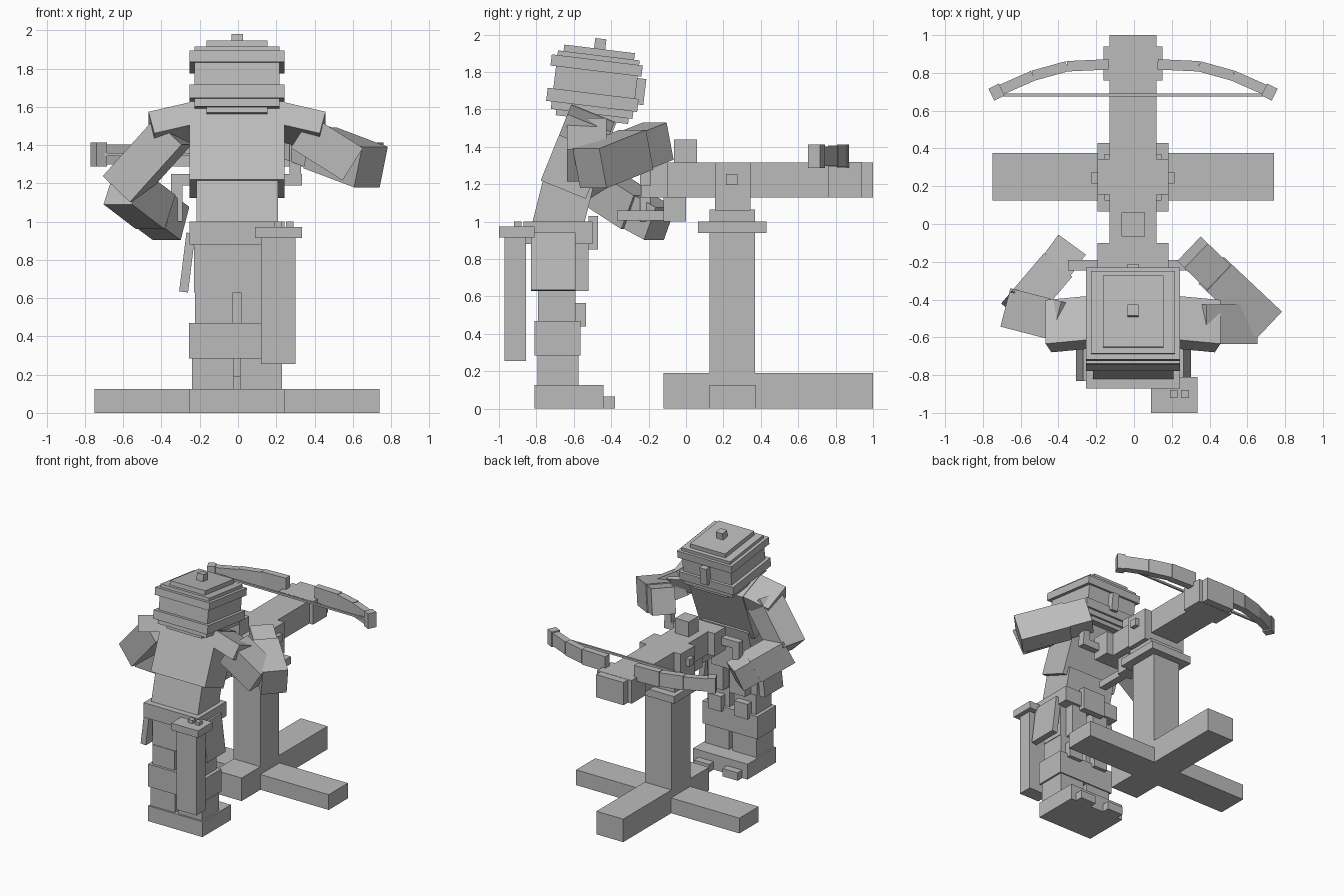
import bpy
from math import radians
from mathutils import Matrix, Vector

cube = bpy.data.objects.get("Cube")
if cube:
    bpy.data.objects.remove(cube, do_unlink=True)

grey = bpy.data.materials.new("plain_grey")
grey.use_nodes = True
COLOUR = (0.5, 0.5, 0.5, 1)
grey.diffuse_color = COLOUR
grey.node_tree.nodes["Principled BSDF"].inputs["Base Color"].default_value = COLOUR

MID = -0.005  # symmetry plane
FACES = [(0, 2, 3, 1), (4, 5, 7, 6), (0, 1, 5, 4), (2, 6, 7, 3), (0, 4, 6, 2), (1, 3, 7, 5)]


def box(name, x, y, z, matrix=None):
    """Box from its ranges along each axis, optionally placed by a matrix."""
    verts = [Vector((a, b, c)) for a in x for b in y for c in z]
    if matrix:
        verts = [matrix @ v for v in verts]
    mesh = bpy.data.meshes.new(name)
    mesh.from_pydata(verts, [], FACES)
    mesh.materials.append(grey)
    obj = bpy.data.objects.new(name, mesh)
    bpy.context.collection.objects.link(obj)
    return obj


def centred(name, half, y, z, matrix=None):
    return box(name, (MID - half, MID + half), y, z, matrix)


def pair(name, inner, outer, y, z):
    box("left_" + name, (MID + inner, MID + outer), y, z)
    box("right_" + name, (MID - outer, MID - inner), y, z)


def beam(name, start, end, width, height):
    """Box running from one point to another."""
    a, b = Vector(start), Vector(end)
    turn = (b - a).to_track_quat('Y', 'Z').to_matrix().to_4x4()
    return box(name, (-width / 2, width / 2), (0, (b - a).length),
               (-height / 2, height / 2), Matrix.Translation(a) @ turn)


def tilt(y, z, degrees):
    return Matrix.Translation((0, y, z)) @ Matrix.Rotation(radians(degrees), 4, 'X')


# Stand
centred("long_foot", 0.122, (-0.12, 1.0), (0, 0.19))
centred("cross_foot", 0.745, (0.125, 0.375), (0, 0.126))
centred("post", 0.122, (0.125, 0.37), (0.18, 0.945))
centred("post_cap", 0.187, (0.065, 0.43), (0.94, 1.0))
centred("post_collar", 0.15, (0.125, 0.37), (1.0, 1.065))
pair("bracket", 0.12, 0.187, (0.155, 0.345), (1.06, 1.317))
centred("bracket_base", 0.187, (0.155, 0.345), (1.06, 1.13))
centred("pivot_pin", 0.22, (0.215, 0.275), (1.195, 1.255))

# Weapon stock
centred("stock", 0.125, (-0.12, 1.0), (1.13, 1.317))
centred("bow_mount", 0.157, (0.76, 0.94), (1.128, 1.319))
centred("top_block", 0.062, (-0.065, 0.06), (1.317, 1.44))
centred("butt_plate", 0.187, (-0.24, -0.1), (1.13, 1.317))
centred("under_block", 0.062, (-0.12, 0.0), (1.0, 1.13))
centred("trigger_lever", 0.03, (-0.37, -0.1), (1.005, 1.06))
centred("handle_bar", 0.34, (-0.245, -0.19), (1.19, 1.25))
box("left_grip", (0.27, 0.33), (-0.245, -0.19), (1.19, 1.42))
box("right_grip", (-0.35, -0.29), (-0.245, -0.19), (1.0, 1.25))

# Bow limbs and string
path = [(0.13, 0.845), (0.35, 0.835), (0.53, 0.785), (0.7, 0.71)]
for side, s in (("left", 1), ("right", -1)):
    for i in range(3):
        (x0, y0), (x1, y1) = path[i:i + 2]
        beam(f"{side}_limb_{i + 1}", (MID + s * x0, y0, 1.35),
             (MID + s * x1, y1, 1.35), 0.055, 0.125 - 0.01 * i)
    beam(f"{side}_limb_tip", (MID + s * 0.695, 0.712, 1.35),
         (MID + s * 0.75, 0.685, 1.35), 0.07, 0.125)
centred("bowstring", 0.7, (0.674, 0.69), (1.342, 1.358))

# Boots and legs
centred("boot_soles", 0.248, (-0.81, -0.44), (0, 0.126))
pair("toe", 0.06, 0.2, (-0.44, -0.38), (0, 0.065))
pair("shin", 0.015, 0.235, (-0.795, -0.575), (0.126, 0.285))
centred("boot_cuffs", 0.25, (-0.81, -0.565), (0.285, 0.47))
pair("knee", 0.02, 0.22, (-0.79, -0.59), (0.47, 0.63))
pair("knee_pad", 0.06, 0.18, (-0.59, -0.535), (0.44, 0.565))
centred("thighs", 0.225, (-0.785, -0.595), (0.63, 0.94))

# Belt and hanging flaps
centred("belt", 0.248, (-0.87, -0.5), (0.88, 1.0))
centred("buckle", 0.1, (-0.52, -0.47), (0.85, 1.03))
pair("front_flap", 0.03, 0.17, (-0.6, -0.52), (0.63, 0.92))
for side, s in (("left", 1), ("right", -1)):
    hip = Matrix.Translation((MID + s * 0.243, -0.71, 0.94)) @ Matrix.Rotation(radians(-7 * s), 4, 'Y')
    box(side + "_hip_flap", (-0.022, 0.025), (-0.12, 0.12), (-0.31, 0), hip)

# Quiver
box("quiver", (0.12, 0.3), (-0.97, -0.855), (0.255, 0.92))
box("quiver_rim", (0.09, 0.335), (-1.0, -0.81), (0.915, 0.973))
for i, x in enumerate((0.19, 0.25)):
    box(f"quiver_bolt_{i + 1}", (x, x + 0.04), (-0.92, -0.88), (0.97, 1.0))

# Leaning torso
centred("waist", 0.213, (0, 0.27), (0, 0.25), tilt(-0.82, 1.0, -14))
chest = tilt(-0.777, 1.22, -22)
centred("chest", 0.248, (0, 0.26), (0, 0.44), chest)
centred("neck", 0.13, (0.05, 0.25), (0.4, 0.5), chest)
for side, s in (("left", 1), ("right", -1)):
    slope = chest @ Matrix.Translation((MID + s * 0.23, 0, 0.44)) @ Matrix.Rotation(radians(14 * s), 4, 'Y')
    box(side + "_shoulder", sorted((0, s * 0.24)), (0, 0.25), (-0.125, 0), slope)

# Head and helmet
head = tilt(-0.485, 1.735, -7)
centred("head", 0.222, (-0.22, 0.22), (-0.16, 0.155), head)
centred("lower_band", 0.248, (-0.25, 0.24), (-0.12, -0.05), head)
centred("chin", 0.16, (-0.19, 0.2), (-0.19, -0.16), head)
centred("brim", 0.248, (-0.25, 0.24), (0.07, 0.13), head)
centred("crown", 0.16, (-0.19, 0.19), (0.155, 0.19), head)
centred("crown_knob", 0.03, (-0.03, 0.03), (0.19, 0.245), head)
centred("nose_guard", 0.03, (0.2, 0.268), (-0.08, 0.06), head)

# Arms
beam("left_upper_arm", (0.33, -0.53, 1.47), (0.6, -0.53, 1.3), 0.21, 0.2)
beam("left_forearm", (0.695, -0.515, 1.285), (0.43, -0.265, 1.385), 0.195, 0.22)
beam("left_hand", (0.43, -0.265, 1.385), (0.31, -0.15, 1.43), 0.18, 0.205)
beam("right_upper_arm", (-0.34, -0.53, 1.47), (-0.61, -0.46, 1.17), 0.21, 0.2)
beam("right_forearm", (-0.6, -0.45, 1.18), (-0.43, -0.25, 1.05), 0.195, 0.2)
beam("right_hand", (-0.43, -0.25, 1.05), (-0.35, -0.14, 0.99), 0.18, 0.19)
